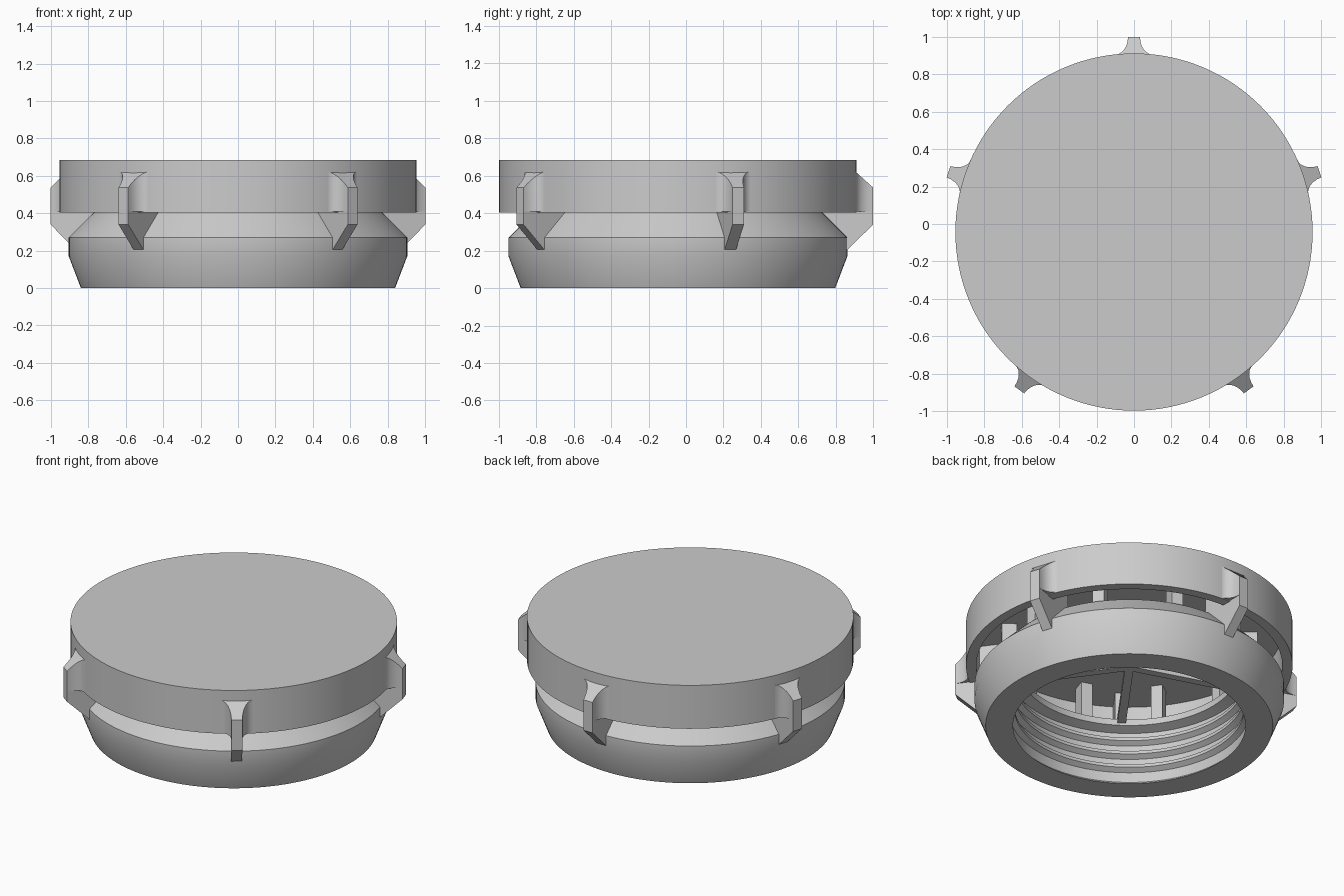
import bpy
import bmesh
from math import sin, cos, radians, pi

if "Cube" in bpy.data.objects:
    bpy.data.objects.remove(bpy.data.objects["Cube"])

grey = bpy.data.materials.new("light_grey")
grey.use_nodes = True
COLOUR = (0.6, 0.6, 0.6, 1)
grey.diffuse_color = COLOUR
grey.node_tree.nodes["Principled BSDF"].inputs["Base Color"].default_value = COLOUR

CY = -0.043       # y of the axis
CAP_R, TIP_R = 0.955, 1.043
SIDES = 128


def finish(name, bm, smooth=True):
    bmesh.ops.remove_doubles(bm, verts=bm.verts, dist=1e-5)
    bmesh.ops.recalc_face_normals(bm, faces=bm.faces)
    mesh = bpy.data.meshes.new(name)
    bm.to_mesh(mesh)
    bm.free()
    mesh.materials.append(grey)
    obj = bpy.data.objects.new(name, mesh)
    bpy.context.collection.objects.link(obj)
    obj.location.y = CY
    if smooth:
        bpy.ops.object.select_all(action='DESELECT')
        obj.select_set(True)
        bpy.context.view_layer.objects.active = obj
        bpy.ops.object.shade_smooth_by_angle(angle=radians(25))
    return obj


def lathe(name, profile):
    """Closed (radius, height) profile turned about the axis."""
    bm = bmesh.new()
    rings = [[bm.verts.new((r * cos(2 * pi * i / SIDES), r * sin(2 * pi * i / SIDES), z))
              for i in range(SIDES)] for r, z in profile]
    for a, b in zip(rings, rings[1:] + rings[:1]):
        for i in range(SIDES):
            j = (i + 1) % SIDES
            bm.faces.new((a[i], a[j], b[j], b[i]))
    return finish(name, bm)


def loft(name, low, high, angle, smooth=False):
    """Solid between two matching loops of (radial, tangent, z), turned to an angle."""
    bm = bmesh.new()
    c, s = cos(radians(angle)), sin(radians(angle))

    def loop(points):
        return [bm.verts.new((r * c - t * s, r * s + t * c, z)) for r, t, z in points]
    a, b = loop(low), loop(high)
    bm.faces.new(a)
    bm.faces.new(b)
    for i in range(len(a)):
        j = (i + 1) % len(a)
        bm.faces.new((a[i], a[j], b[j], b[i]))
    return finish(name, bm, smooth)


def box(name, r0, r1, half, z0, z1, angle):
    corners = [(r0, -half), (r1, -half), (r1, half), (r0, half)]
    loft(name, [(r, t, z0) for r, t in corners], [(r, t, z1) for r, t in corners], angle)


# Cap: flat disc with a hanging wall
bm = bmesh.new()
bmesh.ops.create_cone(bm, cap_ends=True, segments=SIDES, radius1=CAP_R, radius2=CAP_R, depth=0.045)
bmesh.ops.translate(bm, verts=bm.verts, vec=(0, 0, 0.6625))
# the disc's lower face stays inside the wall, which is lofted as part of the same mesh
low = [f for f in bm.faces if f.normal.z < -0.9]
inner = bmesh.ops.inset_region(bm, faces=low, thickness=0.06)
rim = bmesh.ops.extrude_face_region(bm, geom=inner["faces"])
bmesh.ops.translate(bm, vec=(0, 0, -0.235),
                    verts=[v for v in rim["geom"] if isinstance(v, bmesh.types.BMVert)])
bmesh.ops.delete(bm, geom=inner["faces"], context='FACES_ONLY')
finish("cap", bm)

# Base collar, with threads on its inner wall
profile = [(0.68, 0), (0.84, 0), (0.905, 0.17), (0.905, 0.27), (0.765, 0.41),
           (0.64, 0.41), (0.64, 0.37), (0.70, 0.35)]
for z in (0.29, 0.20, 0.11):
    profile += [(0.70, z + 0.03), (0.67, z + 0.015), (0.67, z - 0.005), (0.70, z - 0.025)]
profile += [(0.70, 0.02)]
lathe("base_collar", profile)

# Five fins, each a flat web plus a flared rib against the cap wall
web = [(0.73, 0.65), (0.93, 0.65), (0.955, 0.6), (TIP_R, 0.535), (TIP_R, 0.34),
       (0.905, 0.205), (0.86, 0.205), (0.73, 0.38)]
flare = [(0.935, 0.11), (0.949, 0.10)]
for step in range(1, 7):
    a = radians(15 * step)
    flare.append((TIP_R - 0.094 * cos(a), 0.10 - 0.068 * sin(a)))
flare += [(r, -t) for r, t in reversed(flare)]

for k in range(5):
    angle = 90 + 72 * k
    loft("fin_web", [(r, -0.032, z) for r, z in web], [(r, 0.032, z) for r, z in web], angle)
    loft("fin_flare", [(r, t, 0.41) for r, t in flare],
         [(r, t, 0.625 - 0.9 * max(0, r - 0.945)) for r, t in flare], angle, True)
    # Spokes across the mouth
    box("spoke", 0.0, 0.70, 0.025, 0.385, 0.43, angle)
    # Posts carrying the cap
    for offset in (18, 54):
        box("post", 0.66, 0.75, 0.035, 0.40, 0.65, angle + offset)
